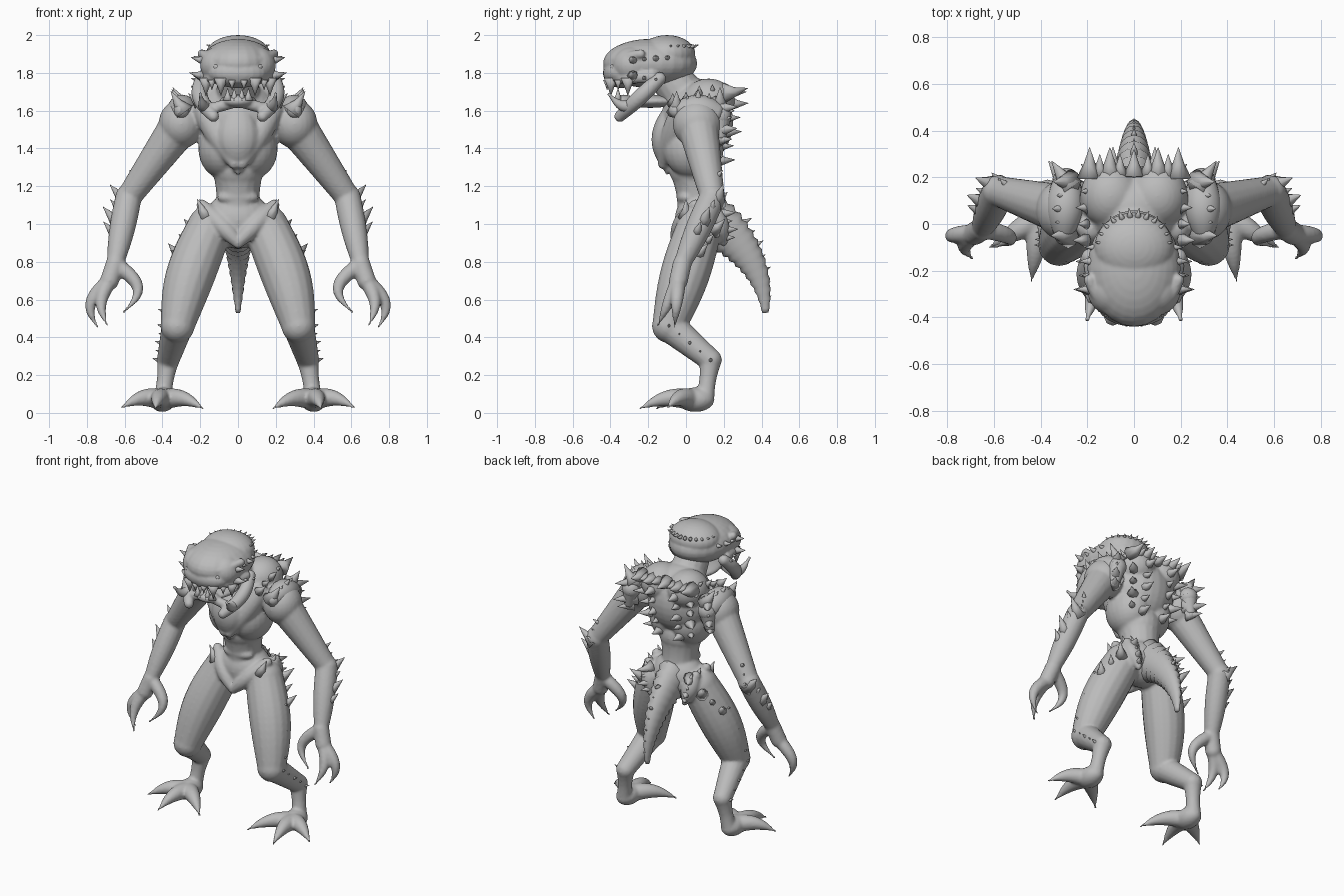
import bpy, bmesh, math
from mathutils import Vector, Matrix

OUT, BACK, UP = Vector((1, 0, 0)), Vector((0, 1, 0)), Vector((0, 0, 1))
FRONT, DOWN = -BACK, -UP
STRAIGHT = Vector()

default_cube = bpy.data.objects.get("Cube")
if default_cube:
    bpy.data.objects.remove(default_cube)

skin = bpy.data.materials.new("grey_skin")
skin.use_nodes = True
skin.diffuse_color = (.5, .5, .5, 1)
shader = skin.node_tree.nodes["Principled BSDF"]
shader.inputs["Base Color"].default_value = skin.diffuse_color


def at(x, y, z):
    return Vector((x, y, z))


def loft(mesh, centres, radii, depth=1, sides=16):
    """Skin rings along a path; paths off the middle are mirrored."""
    overall = (centres[-1] - centres[0]).normalized()
    reference = UP if abs(overall.x) > .7 else OUT
    centred = all(centre.x == 0 for centre in centres)
    final = len(centres) - 1
    for side in ((1,) if centred else (1, -1)):
        rings = []
        for i, (centre, radius) in enumerate(zip(centres, radii)):
            along = (centres[min(i + 1, final)] - centres[max(i - 1, 0)]).normalized()
            across = (reference - along * reference.dot(along)).normalized()
            through = along.cross(across) * depth
            ring = []
            for k in range(sides):
                angle = math.tau * k / sides
                point = centre + radius * (across * math.cos(angle) + through * math.sin(angle))
                ring.append(mesh.verts.new((point.x * side, point.y, point.z)))
            rings.append(ring)
        for lower, upper in zip(rings, rings[1:]):
            for k in range(sides):
                following = (k + 1) % sides
                mesh.faces.new((lower[k], lower[following], upper[following], upper[k]))
        mesh.faces.new(rings[0])
        mesh.faces.new(rings[-1])


def ball(mesh, centre, size):
    """Ellipsoid muscle, mirrored when it is off the middle."""
    for side in ((1, -1) if centre.x else (1,)):
        place = Matrix.Translation((centre.x * side, centre.y, centre.z))
        bmesh.ops.create_uvsphere(mesh, u_segments=24, v_segments=16, radius=1,
                                  matrix=place @ Matrix.Diagonal((*size, 1)))


def bone(mesh, start, end, first, last, swell=0, bow=STRAIGHT, depth=1):
    """Round-ended limb that can bulge and bend in the middle."""
    centres, radii = [], []
    steps = 12
    for i in range(steps + 1):
        t = i / steps
        arch = math.sin(math.pi * t)
        centres.append(start.lerp(end, t) + bow * arch)
        radii.append(first + (last - first) * t + swell * arch)
    loft(mesh, centres, radii, depth)
    for centre, radius in ((start, first), (end, last)):
        ball(mesh, centre, (radius, radius * depth, radius))


def claw(mesh, start, tip, radius, bow=STRAIGHT, steps=12):
    """Curved horn that keeps its thickness until near the tip."""
    centres, radii = [], []
    for i in range(steps + 1):
        t = i / steps
        centres.append(start.lerp(tip, t) + bow * math.sin(math.pi * t))
        radii.append(max(radius * (1 - t * t), .008))
    loft(mesh, centres, radii)


def thorn(mesh, base, direction, length):
    """Single spike with a broad flared root sunk into the skin."""
    direction = direction.normalized()
    root = base - direction * length / 3
    tip = base + direction * length
    middle = base.lerp(tip, .3) + DOWN * length * .06
    loft(mesh, [root, middle, tip], [length * .55, length * .25, .001], sides=8)


def thorn_row(mesh, start, end, count, direction, length):
    """Large and small thorns alternating between two points."""
    for i in range(count):
        size = length * (.7 if i % 2 else 1)
        thorn(mesh, start.lerp(end, i / (count - 1)), direction, size)


def finish(name, mesh, fuse_size=0):
    """Make the object; a fuse size blends its pieces into one skin."""
    bmesh.ops.recalc_face_normals(mesh, faces=mesh.faces)
    for face in mesh.faces:
        face.smooth = True
    data = bpy.data.meshes.new(name)
    mesh.to_mesh(data)
    mesh.free()
    data.materials.append(skin)
    part = bpy.data.objects.new(name, data)
    bpy.context.collection.objects.link(part)
    if fuse_size:
        fuse = part.modifiers.new("fuse", 'REMESH')
        fuse.mode = 'VOXEL'
        fuse.voxel_size = fuse_size
        fuse.use_smooth_shade = True
        relax = part.modifiers.new("relax", 'SMOOTH')
        relax.iterations = 3


# Joints of the left side
shoulder, elbow = at(.3, .06, 1.53), at(.58, .14, 1.14)
wrist, palm = at(.65, -.02, .79), at(.68, -.04, .7)
hip, knee = at(.15, .07, .98), at(.32, -.09, .46)
hock, ankle = at(.37, .13, .28), at(.4, .1, .07)
pad_front, pad_back = at(.3, -.05, 1.6), at(.29, .18, 1.62)
pad_low = at(.31, .18, 1.45)
jaw_hinge, jaw_tip = at(.19, -.14, 1.77), at(.13, -.35, 1.57)

# Trunk: ribs, upper back, waist, pelvis and neck
body = bmesh.new()
ball(body, at(0, .06, 1.54), (.22, .19, .23))
ball(body, at(.1, .12, 1.65), (.13, .14, .12))
ball(body, at(.08, .04, 1.4), (.13, .16, .16))
bone(body, at(0, .05, 1.3), at(0, .08, 1), .14, .13, swell=-.02)
ball(body, at(0, .08, 1.02), (.18, .14, .15))
bone(body, at(0, .05, 1.6), at(0, -.12, 1.82), .13, .1)

# Breast keel, chest muscles and belly folds
bone(body, at(0, -.08, 1.6), at(0, -.1, 1.28), .07, .02, .06, FRONT * .03, depth=.6)
bone(body, at(.02, -.12, 1.32), at(.18, -.02, 1.6), .03, .06, .02)
for height in (1.14, 1.23):
    ball(body, at(0, 0, height), (.11, .05, .04))

# Pelvic girdle, front and rear
bone(body, at(.19, .05, 1.1), at(0, -.05, .9), .03, .03, .02, FRONT * .02)
bone(body, at(.18, .15, 1.08), at(.13, .2, .9), .03, .02, .03)

# Arms
ball(body, shoulder, (.12, .13, .13))
bone(body, shoulder, elbow, .11, .065)
bone(body, elbow, wrist, .07, .045, .01)
bone(body, wrist, palm, .05, .05)

# Fingers and thumb
claw(body, palm, at(.74, -.06, .45), .04, OUT * .07)
claw(body, palm, at(.69, -.15, .46), .04, OUT * .04)
claw(body, wrist, at(.61, -.1, .53), .04, OUT * -.1)

# Legs bent backward below the knee
bone(body, hip, knee, .12, .09, .025, OUT * .02)
bone(body, knee, hock, .085, .06)
bone(body, hock, ankle, .06, .05, -.01)

# Feet with three hooked toes
ball(body, ankle + FRONT * .05, (.07, .1, .065))
for tip in (at(.62, -.1, .025), at(.18, -.16, .02), at(.44, -.25, .02)):
    claw(body, ankle + FRONT * .07, tip, .055, UP * .03)
finish("body", body, .01)

# Head: skull, crown, cheeks, brows and upper lip
head = bmesh.new()
ball(head, at(0, -.19, 1.85), (.2, .25, .13))
ball(head, at(0, -.1, 1.9), (.17, .15, .1))
ball(head, at(.1, -.28, 1.84), (.1, .11, .1))
ball(head, at(0, -.34, 1.8), (.16, .1, .08))
bone(head, at(.03, -.41, 1.85), at(.19, -.24, 1.9), .025, .025, 0, (OUT + FRONT) * .02)
bone(head, at(.01, -.4, 1.77), at(.18, -.18, 1.78), .03, .035, 0, (OUT + FRONT) * .04)
finish("head", head, .008)

# Lower jaw with curved side mandibles
jaw = bmesh.new()
chin = at(0, -.33, 1.65)
bone(jaw, jaw_hinge, jaw_tip, .035, .03, .01, OUT * .04)
bone(jaw, jaw_hinge.lerp(jaw_tip, .8), chin, .03, .03)
ball(jaw, chin, (.08, .06, .035))
ball(jaw, chin + BACK * .14, (.1, .15, .035))
finish("lower_jaw", jaw, .008)

# Tusks, and teeth around the arch of the mouth
teeth = bmesh.new()
claw(teeth, at(.17, -.28, 1.63), at(.2, -.41, 1.69), .035, DOWN * .03)
for i in range(4):
    turn = (i + .5) * .35
    gum = at(.18 * math.sin(turn), -.25 - .17 * math.cos(turn), 1.75)
    thorn(teeth, gum, DOWN, .07 if i % 2 else .04)
for x in (.02, .055):
    thorn(teeth, chin + OUT * x + FRONT * .03 + UP * .02, UP, .05)
finish("tusks_and_teeth", teeth)

# Eyes
eyes = bmesh.new()
for centre in (at(.11, -.38, 1.83), at(.17, -.32, 1.84)):
    ball(eyes, centre, (.02, .02, .02))
finish("eyes", eyes)

# Head thorns: cheek fringe and rear crown
crown = bmesh.new()
thorn_row(crown, at(.19, -.28, 1.87), at(.17, -.1, 1.88), 4, OUT + UP * .2, .06)
thorn_row(crown, at(.2, -.28, 1.79), at(.19, -.16, 1.76), 3, OUT + UP * .2, .06)
for i in range(6):
    turn = math.pi * (i + .5) / 12
    outward = OUT * math.cos(turn) + BACK * math.sin(turn)
    thorn(crown, at(0, -.1, 1.94) + outward * .14, outward + UP * .3, .03)
finish("head_thorns", crown)

# Shoulder armour: pads and thorns
pads = bmesh.new()
bone(pads, pad_front, pad_back + DOWN * .05, .04, .06, .03, UP * .02)
bone(pads, pad_back + DOWN * .05, pad_low, .06, .03)
thorn_row(pads, pad_back + UP * .02, pad_front + UP * .02, 5, OUT + UP * 1.5, .1)
thorn_row(pads, pad_back, pad_low, 4, OUT * .7 + BACK, .11)
thorn_row(pads, at(.22, -.07, 1.65), at(.2, .14, 1.71), 4, OUT + UP, .06)
finish("shoulder_armour", pads)

# Back thorns: nape and two rows each side of the spine
back = bmesh.new()
nape = at(0, .23, 1.7)
thorn(back, nape, BACK, .09)
thorn_row(back, nape + OUT * .19, nape + OUT * .06, 4, BACK + UP * .2, .1)
thorn_row(back, at(.09, .25, 1.64), at(.08, .18, 1.34), 5, BACK, .08)
thorn_row(back, at(.17, .2, 1.6), at(.15, .16, 1.36), 4, OUT + BACK, .08)
finish("back_thorns", back)

# Arm thorns along the elbow and forearm
arms = bmesh.new()
forearm = elbow.lerp(wrist, .5) + OUT * .05
thorn_row(arms, elbow + (OUT + BACK) * .03, forearm, 4, OUT + UP + BACK * .4, .1)
thorn_row(arms, shoulder.lerp(elbow, .7) + (OUT + BACK) * .05, elbow + BACK * .05, 3,
          OUT + UP + BACK, .05)
finish("arm_thorns", arms)

# Hip, thigh and shin thorns
legs = bmesh.new()
flank, rump = at(.18, 0, 1.06), at(.16, .19, 1.06)
thorn_row(legs, flank, rump, 4, OUT + UP * 2, .08)
thorn_row(legs, rump, at(.14, .21, .93), 4, OUT + BACK * 2, .08)
thigh = hip.lerp(knee, .25) + OUT * .13
thorn_row(legs, hip + (OUT + BACK) * .09, thigh + BACK * .04, 3, OUT + BACK + UP, .08)
thorn_row(legs, thigh, knee + OUT * .08, 6, OUT + UP * .3, .04)
thorn_row(legs, knee + OUT * .07, hock + OUT * .05, 5, OUT + UP * .3, .035)
finish("leg_thorns", legs)

# Ringed tail, deeper than wide, with a ridge of thorns
tail = bmesh.new()
rings = 26
centres, radii = [], []
for i in range(rings + 1):
    t = i / rings
    centres.append(at(0, .12 + .3 * math.sin(t * math.pi / 2), 1.02 - .49 * t ** 1.3))
    radii.append((.09 * (1 - t) + .012) * (1.06 if i % 2 else .92))
loft(tail, centres, radii, depth=1.4)
for centre, radius in list(zip(centres, radii))[5::3]:
    thorn(tail, centre + (BACK + UP * .5) * radius * 1.1, BACK + UP * .5, radius * .5)
finish("tail", tail)
